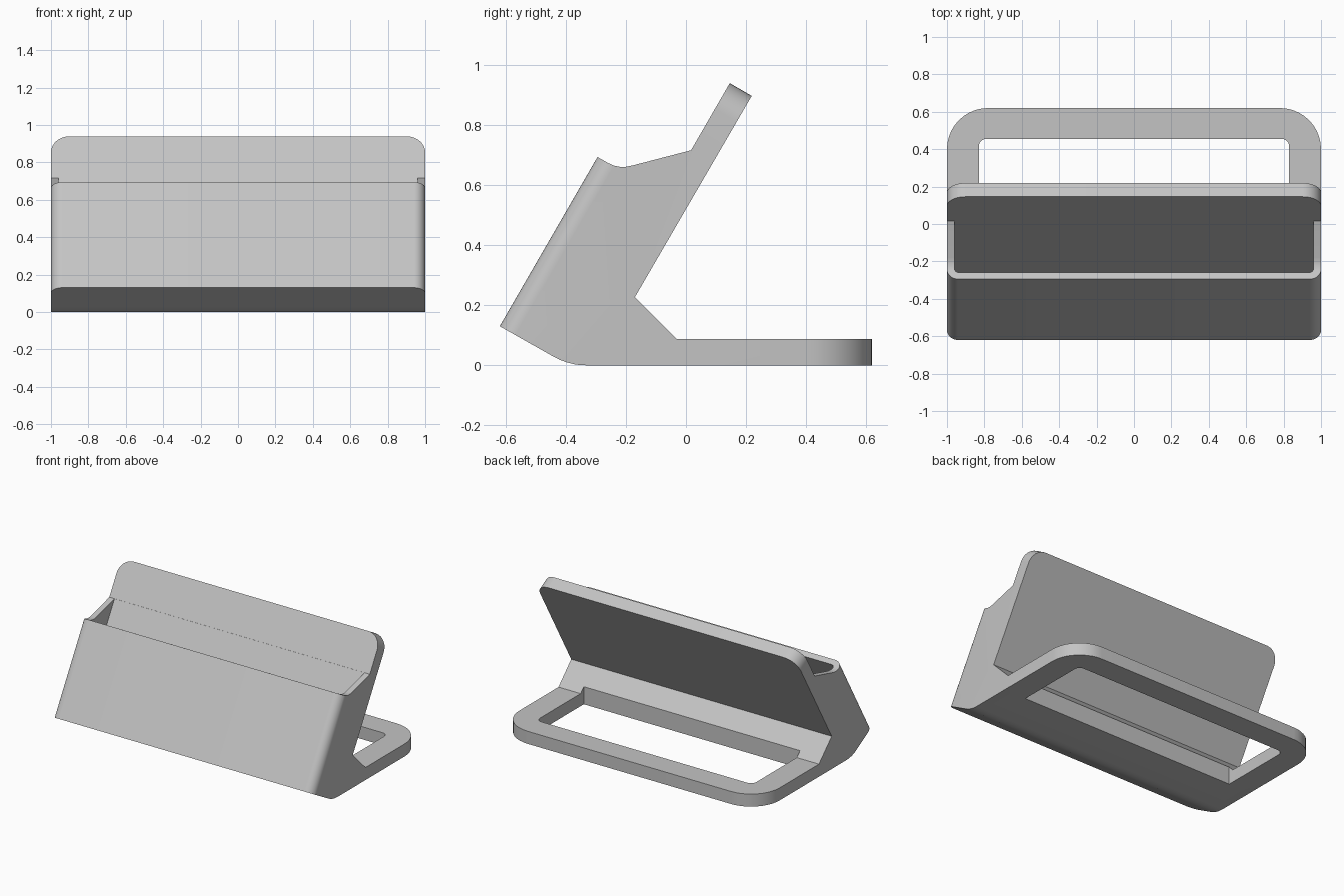
import bpy
import bmesh
import math
from mathutils import Vector

cube = bpy.data.objects.get("Cube")
if cube:
    bpy.data.objects.remove(cube, do_unlink=True)

grey = bpy.data.materials.new("light grey")
grey.use_nodes = True
COLOUR = (0.55, 0.55, 0.55, 1)
grey.diffuse_color = COLOUR
grey.node_tree.nodes["Principled BSDF"].inputs["Base Color"].default_value = COLOUR

# Leaning frame: n runs back through the holder, u runs up its slope
LEAN = math.radians(60)
FOOT = Vector((-0.62, 0.13))
PLATE_FRONT, PLATE_BACK, PLATE_TOP = 0.258, 0.343, 1.084


def lean(n, u):
    c, s = math.cos(LEAN), math.sin(LEAN)
    return (FOOT.x + n * s + u * c, FOOT.y - n * c + u * s)


def prism(name, profile, half_width, rounded=()):
    """Extrude a side profile along x, then round the listed profile edges at both ends."""
    bm = bmesh.new()
    face = bm.faces.new([bm.verts.new((-half_width, y, z)) for y, z in profile])
    extruded = bmesh.ops.extrude_face_region(bm, geom=[face])["geom"]
    side = [v for v in extruded if isinstance(v, bmesh.types.BMVert)]
    bmesh.ops.translate(bm, verts=side, vec=(2 * half_width, 0, 0))
    bmesh.ops.recalc_face_normals(bm, faces=bm.faces)

    def at(v, p):
        return (v.co.yz - Vector(p)).length < 1e-4

    for a, b, radius in rounded:
        edges = [e for e in bm.edges
                 if abs(e.verts[0].co.x - e.verts[1].co.x) < 1e-4
                 and any(at(v, a) for v in e.verts) and any(at(v, b) for v in e.verts)]
        bmesh.ops.bevel(bm, geom=edges, offset=radius, offset_type='OFFSET',
                        segments=10, profile=0.5, affect='EDGES', clamp_overlap=False)
    mesh = bpy.data.meshes.new(name)
    bm.to_mesh(mesh)
    bm.free()
    obj = bpy.data.objects.new(name, mesh)
    bpy.context.collection.objects.link(obj)
    mesh.materials.append(grey)
    return obj


# Body: leaning block, back plate and flat base in one profile
front_low, front_high = lean(0, 0), lean(0, 0.9)
plate_a, plate_b = lean(0.15, PLATE_TOP), lean(PLATE_BACK, PLATE_TOP)
base_low, base_high = (0.62, 0), (0.62, 0.087)
stand = prism("stand", [
    front_low, front_high, lean(0.15, 0.9), plate_a, plate_b,
    (-0.17, 0.227), (-0.03, 0.087), base_high, base_low,
    (-0.335, 0), (-0.365, 0.002), (-0.395, 0.009), (-0.42, 0.018), (-0.445, 0.031),
], 1, [(front_low, front_high, 0.06), (plate_a, plate_b, 0.1), (base_low, base_high, 0.22)])

# Pocket between the front wall and the back plate
pocket_low, pocket_high = lean(0.04, 0.09), lean(0.04, 1.3)
pocket = prism("pocket_cutter", [
    pocket_low, pocket_high, lean(PLATE_FRONT, 1.3), lean(PLATE_FRONT, 0.09),
], 0.96, [(pocket_low, pocket_high, 0.025)])

# Dipped rim of the front and side walls
rim = prism("rim_cutter", [
    lean(-0.1, 0.65), (-0.297, 0.695), (-0.26, 0.674), (-0.24, 0.665), (-0.22, 0.661),
    (-0.2, 0.661), (-0.18, 0.665), lean(PLATE_FRONT + 0.0005, 0.826),
    lean(PLATE_FRONT + 0.0005, 1.3), lean(-0.1, 1.3),
], 1.2)

# Window through the base
back_low, back_high = (0.455, -0.1), (0.455, 0.19)
window = prism("window_cutter", [
    (-0.065, -0.1), (-0.065, 0.19), back_high, back_low,
], 0.83, [(back_low, back_high, 0.04)])

for cutter in (pocket, rim, window):
    cutter.hide_render = True
    cutter.hide_set(True)
    cutter.display_type = 'WIRE'
    cut = stand.modifiers.new(cutter.name, 'BOOLEAN')
    cut.operation = 'DIFFERENCE'
    cut.solver = 'EXACT'
    cut.object = cutter

# Bake the cuts, remove the cutters and shade the rounded corners
bpy.context.view_layer.update()
depsgraph = bpy.context.evaluated_depsgraph_get()
finished = bpy.data.meshes.new_from_object(stand.evaluated_get(depsgraph))
stand.modifiers.clear()
stand.data = finished
for cutter in (pocket, rim, window):
    bpy.data.objects.remove(cutter, do_unlink=True)
bpy.ops.object.select_all(action='DESELECT')
stand.select_set(True)
bpy.context.view_layer.objects.active = stand
bpy.ops.object.shade_smooth_by_angle(angle=math.radians(30))
